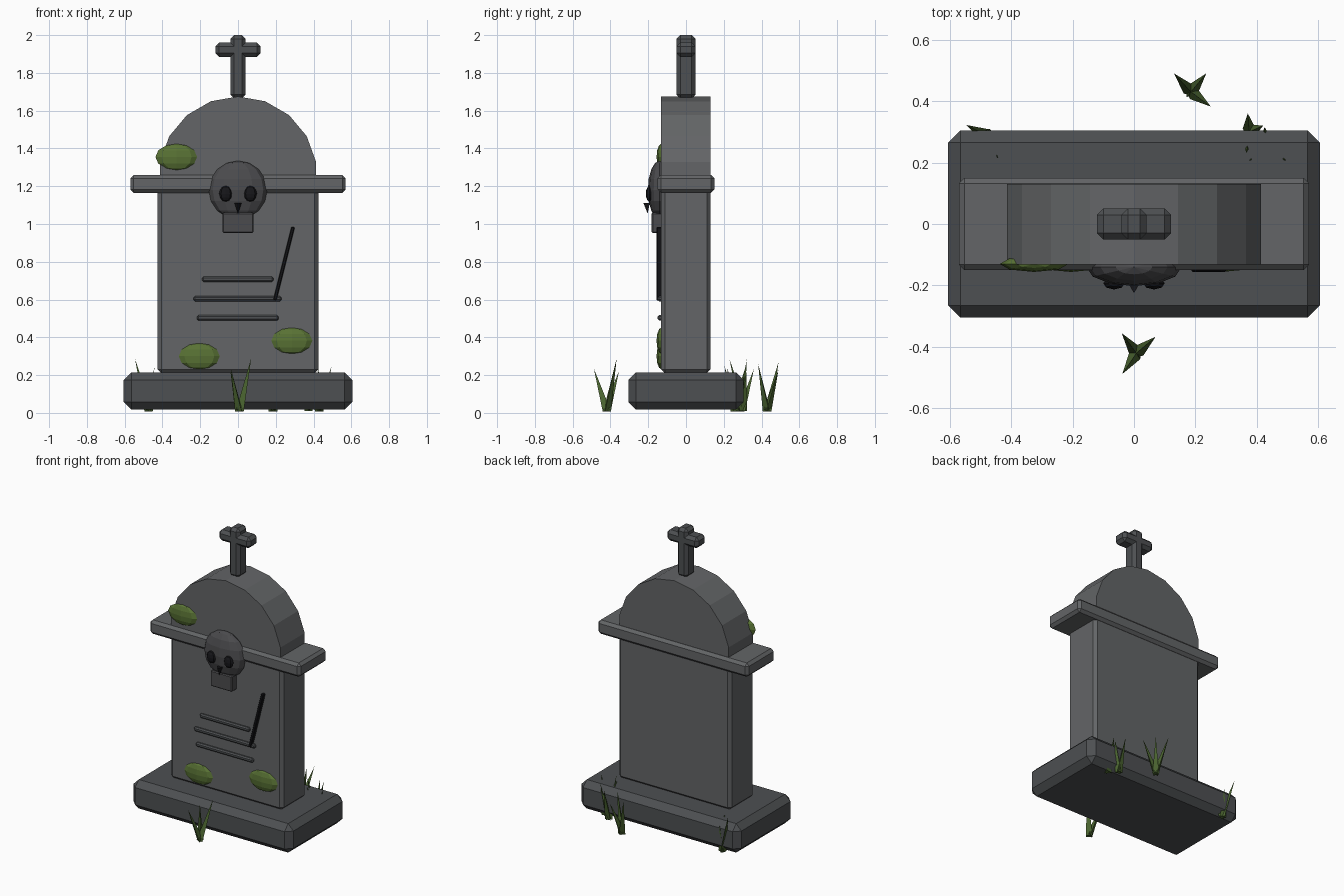
import bpy, bmesh, math
from mathutils import Vector, Matrix

if "Cube" in bpy.data.objects:
    bpy.data.objects.remove(bpy.data.objects["Cube"])


def material(name, rgb):
    m = bpy.data.materials.new(name)
    m.diffuse_color = (*rgb, 1)
    m.use_nodes = True
    m.node_tree.nodes["Principled BSDF"].inputs["Base Color"].default_value = m.diffuse_color
    return m


STONE = material("stone", (0.125, 0.13, 0.135))
DARK = material("dark_stone", (0.075, 0.08, 0.085))
BONE = material("skull_stone", (0.07, 0.07, 0.075))
BLACK = material("black", (0.008, 0.008, 0.01))
MOSS = material("moss", (0.1, 0.17, 0.035))
GRASS = material("grass", (0.07, 0.13, 0.03))


def finish(name, bm, mat):
    bmesh.ops.recalc_face_normals(bm, faces=bm.faces)
    me = bpy.data.meshes.new(name)
    bm.to_mesh(me)
    bm.free()
    me.materials.append(mat)
    ob = bpy.data.objects.new(name, me)
    bpy.context.collection.objects.link(ob)
    return ob


def box(name, lo, hi, mat, bevel=0.0, tilt=0.0):
    lo, hi = Vector(lo), Vector(hi)
    size = hi - lo
    bm = bmesh.new()
    bmesh.ops.create_cube(bm, size=1)
    bmesh.ops.scale(bm, vec=size, verts=bm.verts)
    if bevel:
        bmesh.ops.bevel(bm, geom=bm.edges[:], offset=bevel, segments=1, affect='EDGES')
    ob = finish(name, bm, mat)
    ob.location = (lo + hi) / 2
    ob.rotation_euler.y = tilt
    return ob


def ellipsoid(name, centre, radii, mat, segs, rings):
    bm = bmesh.new()
    bmesh.ops.create_uvsphere(bm, u_segments=segs, v_segments=rings, radius=1)
    bmesh.ops.scale(bm, vec=radii, verts=bm.verts)
    ob = finish(name, bm, mat)
    ob.location = centre
    return ob


# Plinth, slab and ledge
box("base", (-0.605, -0.305, 0.017), (0.605, 0.305, 0.215), DARK, 0.04)
box("slab", (-0.425, -0.132, 0.21), (0.425, 0.13, 1.2), STONE, 0.02)
box("ledge", (-0.57, -0.15, 1.165), (0.57, 0.15, 1.26), STONE, 0.018)

# Rounded head: faceted arch profile extruded through the thickness
bm = bmesh.new()
arch = [(0.42 * math.sin(math.radians(a)), 1.255 + 0.42 * math.cos(math.radians(a)))
        for a in range(-100, 101, 20)]
face = bm.faces.new([bm.verts.new((x, -0.132, z)) for x, z in arch])
ext = bmesh.ops.extrude_face_region(bm, geom=[face])
bmesh.ops.translate(bm, vec=(0, 0.262, 0),
                    verts=[v for v in ext["geom"] if isinstance(v, bmesh.types.BMVert)])
finish("arched_head", bm, STONE)

# Cross
box("cross_upright", (-0.04, -0.05, 1.665), (0.04, 0.05, 2.0), DARK, 0.02)
box("cross_bar", (-0.12, -0.05, 1.885), (0.12, 0.05, 1.96), DARK, 0.02)

# Skull with jaw, eye sockets and nose
ellipsoid("skull", (0, -0.14, 1.18), (0.155, 0.062, 0.155), BONE, 12, 8)
box("jaw", (-0.082, -0.182, 0.952), (0.082, -0.11, 1.06), BONE, 0.006)
for side, label in ((-1, "left"), (1, "right")):
    ellipsoid("eye_" + label, (side * 0.065, -0.193, 1.16), (0.035, 0.02, 0.042), BLACK, 8, 6)
bm = bmesh.new()
bmesh.ops.create_cone(bm, cap_ends=True, segments=3, radius1=0.0, radius2=0.022, depth=0.055,
                      matrix=Matrix.Translation((0, -0.203, 1.083)) @ Matrix.Rotation(math.pi, 4, 'Z'))
bmesh.ops.remove_doubles(bm, verts=bm.verts, dist=1e-5)
finish("nose", bm, BLACK)

# Engraved bars and crack
for i, (x0, x1, z) in enumerate([(-0.19, 0.188, 0.707), (-0.235, 0.23, 0.605), (-0.218, 0.215, 0.503)]):
    box(f"inscription_bar_{i}", (x0, -0.15, z - 0.014), (x1, -0.125, z + 0.014), DARK, 0.008)
box("crack", (0.234, -0.156, 0.59), (0.252, -0.125, 0.99), BLACK, 0.004, math.atan2(0.095, 0.38))

# Moss patches
for i, (x, z) in enumerate([(-0.325, 1.355), (-0.205, 0.3), (0.285, 0.382)]):
    ellipsoid(f"moss_{i}", (x, -0.13, z), (0.112, 0.026, 0.07), MOSS, 8, 6)

# Grass tufts: root followed by blade tips
TUFTS = [
    ((0.008, -0.42), [(0.07, -0.367, 0.29), (-0.04, -0.355, 0.22), (-0.038, -0.488, 0.235)]),
    ((0.185, 0.43), [(0.13, 0.49, 0.27), (0.235, 0.49, 0.23), (0.25, 0.382, 0.26)]),
    ((0.375, 0.3), [(0.37, 0.36, 0.235), (0.42, 0.32, 0.22), (0.365, 0.23, 0.285)]),
    ((0.43, 0.26), [(0.375, 0.205, 0.24), (0.495, 0.205, 0.245), (0.425, 0.315, 0.24)]),
    ((-0.475, 0.285), [(-0.545, 0.322, 0.285), (-0.443, 0.215, 0.24), (-0.47, 0.31, 0.2)]),
]
for t, ((x, y), tips) in enumerate(TUFTS):
    bm = bmesh.new()
    root = Vector((x, y, 0.012))
    for k, tip in enumerate(tips):
        axis = Vector(tip) - root
        frame = (Matrix.Translation(root + axis / 2)
                 @ axis.to_track_quat('Z', 'Y').to_matrix().to_4x4())
        bmesh.ops.create_cone(bm, cap_ends=True, segments=3, radius1=0.024, radius2=0.0,
                              depth=axis.length, matrix=frame)
    bmesh.ops.remove_doubles(bm, verts=bm.verts, dist=1e-5)
    finish(f"grass_tuft_{t}", bm, GRASS)
